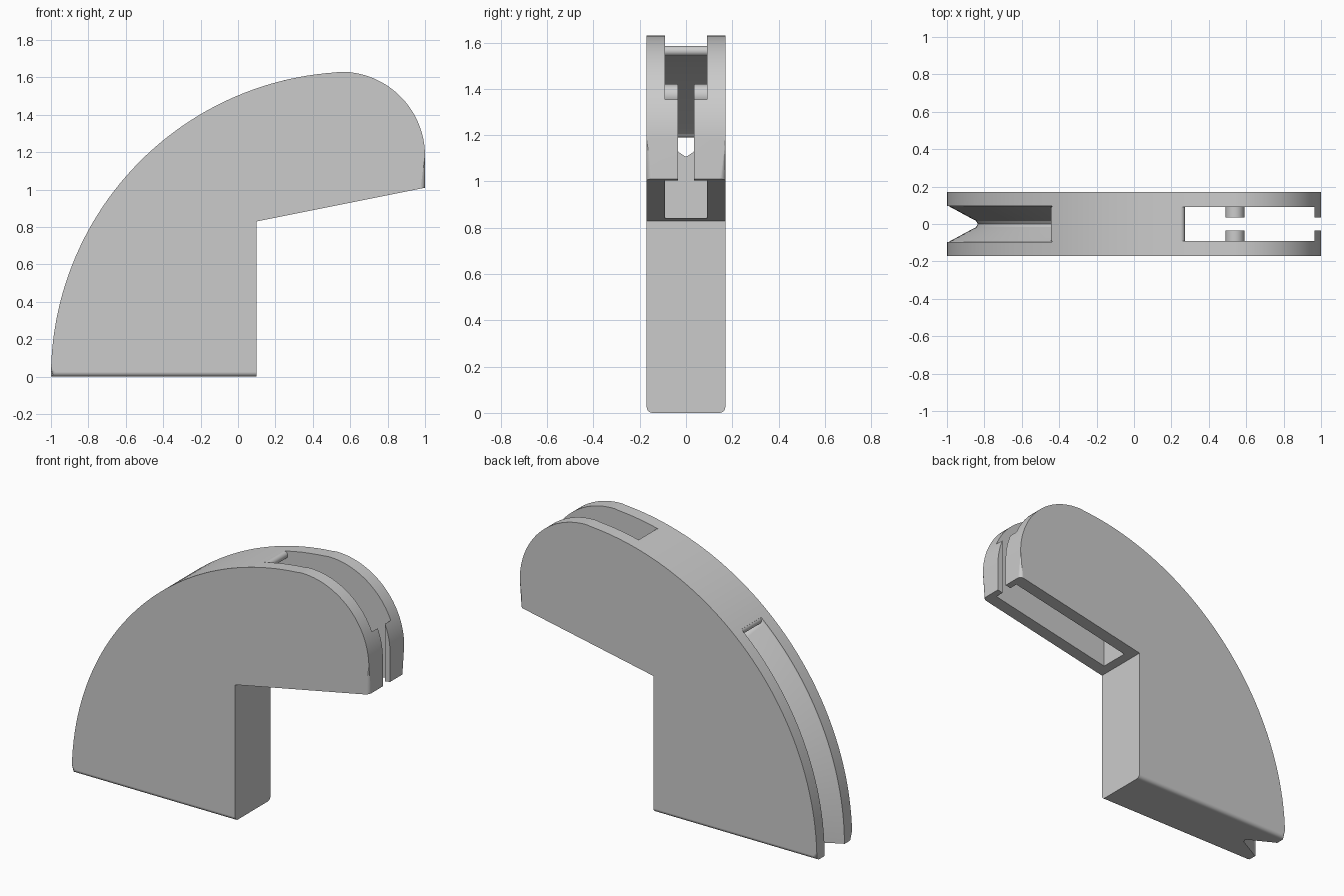
import bpy, bmesh
from math import sin, cos, radians, pi
from mathutils import Matrix

cube = bpy.data.objects.get("Cube")
if cube:
    bpy.data.objects.remove(cube)

grey = bpy.data.materials.new("plain grey")
grey.use_nodes = True
colour = (0.6, 0.6, 0.6, 1)
grey.diffuse_color = colour
grey.node_tree.nodes["Principled BSDF"].inputs["Base Color"].default_value = colour

HALF = 0.17      # half thickness of the body
SLOT = 0.09      # half width of the inner cavity
GAP = 0.035      # half width of the narrow slit
ROOF = 1.585     # radius of the cavity roof
GROOVE_END = 49  # angle where the rim groove stops


def rim(r, deg):
    """Point on the big rim arc, measured up from the -x side."""
    a = radians(deg)
    return (0.63 - r * cos(a), r * sin(a))


def make(name, bm):
    bmesh.ops.recalc_face_normals(bm, faces=bm.faces)
    mesh = bpy.data.meshes.new(name)
    bm.to_mesh(mesh)
    bm.free()
    mesh.materials.append(grey)
    ob = bpy.data.objects.new(name, mesh)
    bpy.context.collection.objects.link(ob)
    return ob


def loft(rings):
    """Solid skinned through closed rings of 3D points."""
    bm = bmesh.new()
    loops = [[bm.verts.new(p) for p in ring] for ring in rings]
    n = len(loops[0])
    for a, b in zip(loops, loops[1:]):
        for i in range(n):
            j = (i + 1) % n
            bm.faces.new((a[i], a[j], b[j], b[i]))
    bm.faces.new(loops[0])
    bm.faces.new(loops[-1])
    return bm


def slab(points, half):
    return loft([[(x, y, z) for x, z in points] for y in (-half, half)])


def rod(name, x, z, r, y0, y1):
    bm = bmesh.new()
    bmesh.ops.create_cone(bm, cap_ends=True, segments=32, radius1=r, radius2=r,
                          depth=y1 - y0,
                          matrix=Matrix.Translation((x, (y0 + y1) / 2, z))
                          @ Matrix.Rotation(pi / 2, 4, 'X'))
    return make(name, bm)


def smooth(ob):
    bpy.ops.object.select_all(action='DESELECT')
    ob.select_set(True)
    bpy.context.view_layer.objects.active = ob
    bpy.ops.object.shade_smooth_by_angle(angle=radians(30))


# Body outline: rim arc, rounded head, sloped underside, upright neck
outline = [rim(1.63, 86.1 * i / 48) for i in range(49)]
for i in range(1, 33):
    a = radians(86.1 + (180 - 86.1) * i / 32)
    outline.append((0.55 - 0.45 * cos(a), 1.18 + 0.45 * sin(a)))
outline += [(1, 1.01), (0.1, 0.83), (0.1, 0)]
bm = slab(outline, HALF)


# Round the outer edges, leaving the neck and underside sharp
def rounded(e):
    u, v = (w.co for w in e.verts)
    if abs(u.y - v.y) > 0.01:
        return False
    corner = [w for w in (u, v) if abs(w.x - 0.1) < 1e-4 and w.z < 0.9]
    if not corner:
        return True
    return u.z < 0.01 and v.z < 0.01


bmesh.ops.bevel(bm, geom=[e for e in bm.edges if rounded(e)], offset=0.025,
                segments=5, profile=0.5, affect='EDGES', clamp_overlap=True)
body = make("body", bm)

# Funnel-shaped groove along the lower rim
side = [(1.8, 0.095), (1.62, 0.095), (1.5, 0.03), (1.475, 0.017)]
section = side + [(1.465, 0)] + [(r, -y) for r, y in reversed(side)]
rings = []
for i in range(41):
    a = -4 + (GROOVE_END + 4) * i / 40
    ring = []
    for r, y in section:
        x, z = rim(r, a)
        ring.append((x, y, z))
    rings.append(ring)
cutters = [make("groove_cutter", loft(rings))]

# Hidden passage under the curved roof, with a funnel floor
roof = [rim(ROOF, GROOVE_END - 0.5 + 29 * i / 24) for i in range(25)]
cutters.append(make("passage_cutter", slab(roof + [(0.4, 1.4), (0.4, 1.19)], SLOT)))
floor = [(0, 1.106), (0.03, 1.125), (0.0895, 1.2), (-0.0895, 1.2), (-0.03, 1.125)]
cutters.append(make("floor_cutter",
                    loft([[(x, y, z) for y, z in floor] for x in (-0.42, 0.3)])))

# Open head slot and the narrow slit through the nose
head = [(0.15, 0.5), (0.965, 0.5), (0.965, 2), (0.25, 2), (0.25, 1.3), (0.15, 1.3)]
cutters.append(make("head_cutter", slab(head, SLOT + 0.0005)))
slit = [(0.9, 0.5), (1.2, 0.5), (1.2, 2), (0.9, 2)]
cutters.append(make("slit_cutter", slab(slit, GAP)))

for c in cutters:
    c.hide_render = True
    m = body.modifiers.new(c.name, 'BOOLEAN')
    m.operation = 'DIFFERENCE'
    m.solver = 'EXACT'
    m.object = c
bpy.context.view_layer.objects.active = body
for m in list(body.modifiers):
    bpy.ops.object.modifier_apply(modifier=m.name)
for c in cutters:
    bpy.data.objects.remove(c)
smooth(body)
body.modifiers.new("even shading", 'WEIGHTED_NORMAL').keep_sharp = True

# Rounded lips at both ends of the passage roof
x, z = rim(1.605, GROOVE_END)
smooth(rod("lower_lip", x, z, 0.022, -SLOT, SLOT))
smooth(rod("upper_lip", 0.25, 1.563, 0.022, -SLOT, SLOT))

# Pair of stub pins inside the head slot
for name, s in (("left_pin", 1), ("right_pin", -1)):
    ends = sorted((s * GAP, s * (SLOT + 0.01)))
    smooth(rod(name, 0.54, 1.37, 0.05, *ends))
